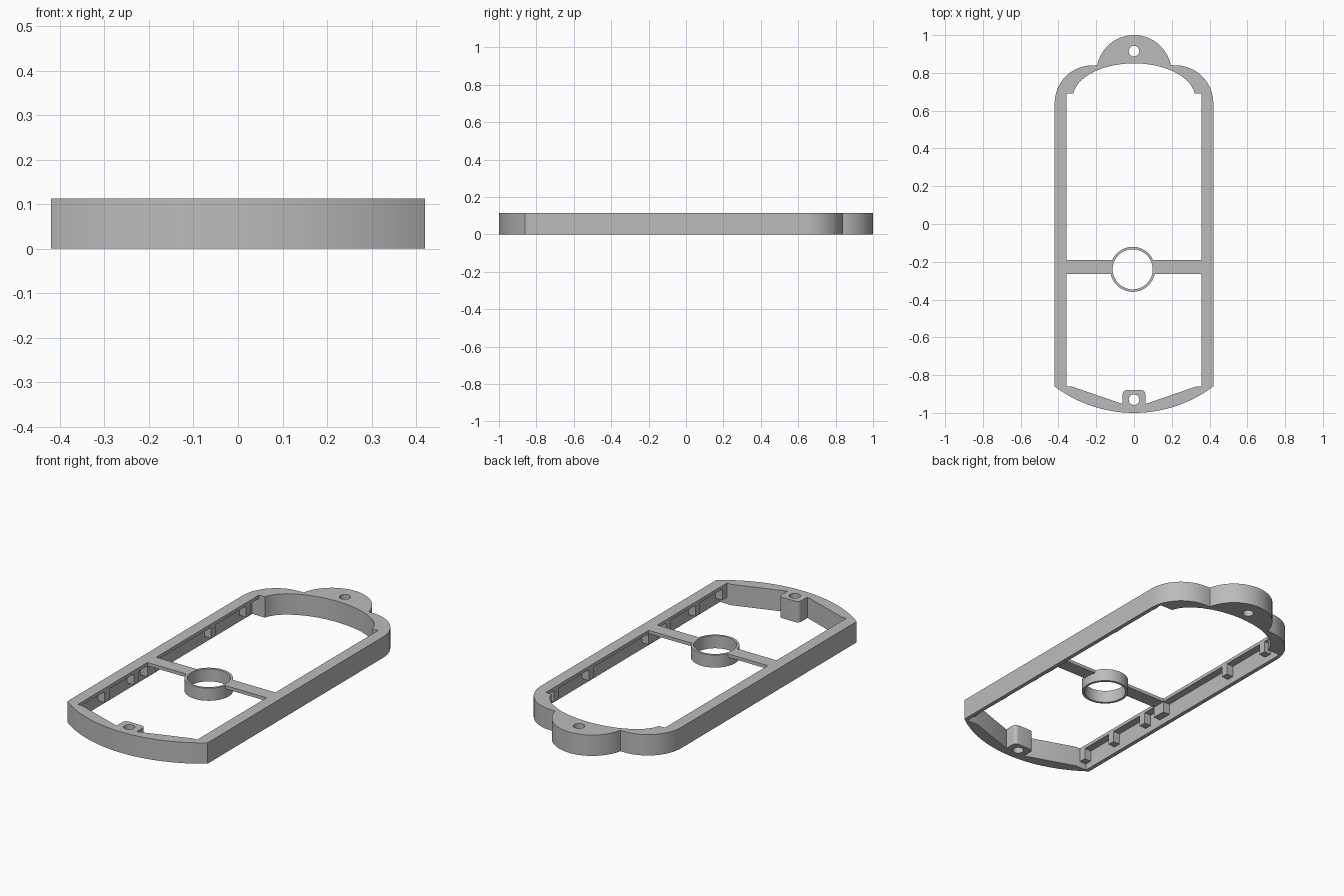
import bpy, bmesh
from math import sin, cos, radians

cube = bpy.data.objects.get("Cube")
if cube:
    bpy.data.objects.remove(cube, do_unlink=True)

HEIGHT = 0.113
PLATE = 0.095      # underside of the top flange

grey = bpy.data.materials.new("plain_grey")
grey.use_nodes = True
grey.diffuse_color = (0.5, 0.5, 0.5, 1)
grey.node_tree.nodes["Principled BSDF"].inputs["Base Color"].default_value = (0.5, 0.5, 0.5, 1)


def arc(cx, cy, r, start, end, n):
    angles = [radians(start + (end - start) * i / n) for i in range(n + 1)]
    return [(cx + r * cos(a), cy + r * sin(a)) for a in angles]


def circle(cx, cy, r, n=48):
    return arc(cx, cy, r, 0, 360, n)[:-1]


def mirrored(half):
    """Close a right-hand half profile with its left-hand reflection."""
    return half + [(-x, y) for x, y in reversed(half) if abs(x) > 1e-5]


def prism(name, loops, z0, z1):
    """Extrude a flat profile (outer loop first, then holes) between two heights."""
    curve = bpy.data.curves.new(name + "_profile", 'CURVE')
    curve.dimensions = '2D'
    curve.fill_mode = 'BOTH'
    curve.extrude = (z1 - z0) / 2
    for loop in loops:
        spline = curve.splines.new('POLY')
        spline.points.add(len(loop) - 1)
        for point, (x, y) in zip(spline.points, loop):
            point.co = (x, y, 0, 1)
        spline.use_cyclic_u = True
    helper = bpy.data.objects.new(name + "_helper", curve)
    bpy.context.collection.objects.link(helper)
    bpy.context.view_layer.update()
    graph = bpy.context.evaluated_depsgraph_get()
    mesh = bpy.data.meshes.new_from_object(helper.evaluated_get(graph))
    bpy.data.objects.remove(helper, do_unlink=True)
    bpy.data.curves.remove(curve)

    bm = bmesh.new()
    bm.from_mesh(mesh)
    bmesh.ops.remove_doubles(bm, verts=bm.verts, dist=1e-5)
    bmesh.ops.translate(bm, verts=bm.verts, vec=(0, 0, (z0 + z1) / 2))
    bmesh.ops.recalc_face_normals(bm, faces=bm.faces)
    bm.to_mesh(mesh)
    bm.free()
    mesh.name = name
    mesh.materials.clear()
    mesh.materials.append(grey)
    obj = bpy.data.objects.new(name, mesh)
    bpy.context.collection.objects.link(obj)
    bpy.ops.object.select_all(action='DESELECT')
    obj.select_set(True)
    bpy.context.view_layer.objects.active = obj
    bpy.ops.object.shade_smooth_by_angle(angle=radians(30))
    return obj


def rect(x0, x1, y0, y1):
    return [(x0, y0), (x1, y0), (x1, y1), (x0, y1)]


# Outer outline: bowed front end, straight sides, rounded corners, rear lug
outline = mirrored(
    arc(0, -0.30, 0.70, -90, -53.13, 20)
    + arc(0.22, 0.64, 0.20, 0, 90, 16)
    + arc(0, 0.801, 0.199, 11.5, 90, 20))


def opening(wall_x):
    """Inner opening with the front screw boss and the arched rear end."""
    return mirrored(
        [(0, -0.88)]
        + arc(0.04, -0.90, 0.02, 90, 0, 6)
        + [(0.06, -0.953), (0.33, -0.86), (wall_x, -0.86), (wall_x, 0.69)]
        + [(0.322, 0.69), (0.315, 0.712), (0.30, 0.737), (0.28, 0.76),
           (0.25, 0.784), (0.21, 0.807), (0.16, 0.827), (0.11, 0.84),
           (0.055, 0.848), (0, 0.851)])


# Frame: deep thin-walled skirt and wider top flange, both with screw holes
screw_holes = [circle(0, 0.915, 0.028, 32), circle(0, -0.93, 0.028, 32)]
prism("frame_skirt", [outline, opening(0.398)] + screw_holes, 0, PLATE)
prism("frame_flange", [outline, opening(0.357)] + screw_holes, PLATE, HEIGHT)

# Central ring
RING_X, RING_Y = -0.007, -0.24
prism("center_ring", [circle(RING_X, RING_Y, 0.119, 64), circle(RING_X, RING_Y, 0.106, 64)],
      0.045, HEIGHT)

# Cross bars and the ribs under the flange
for side, sign in (("left", 1), ("right", -1)):
    x0, x1 = sorted((RING_X + sign * 0.111, sign * 0.36))
    prism(side + "_cross_bar", [rect(x0, x1, -0.265, -0.19)], PLATE, HEIGHT)
    x0, x1 = sorted((sign * 0.357, sign * 0.40))
    ribs = ((-0.84, 0.04), (-0.61, 0.04), (-0.36, 0.04),
            (-0.228, 0.075), (0.30, 0.04), (0.60, 0.04))
    for i, (y, width) in enumerate(ribs):
        prism(f"{side}_rib_{i + 1}", [rect(x0, x1, y - width / 2, y + width / 2)], 0.035, PLATE)
